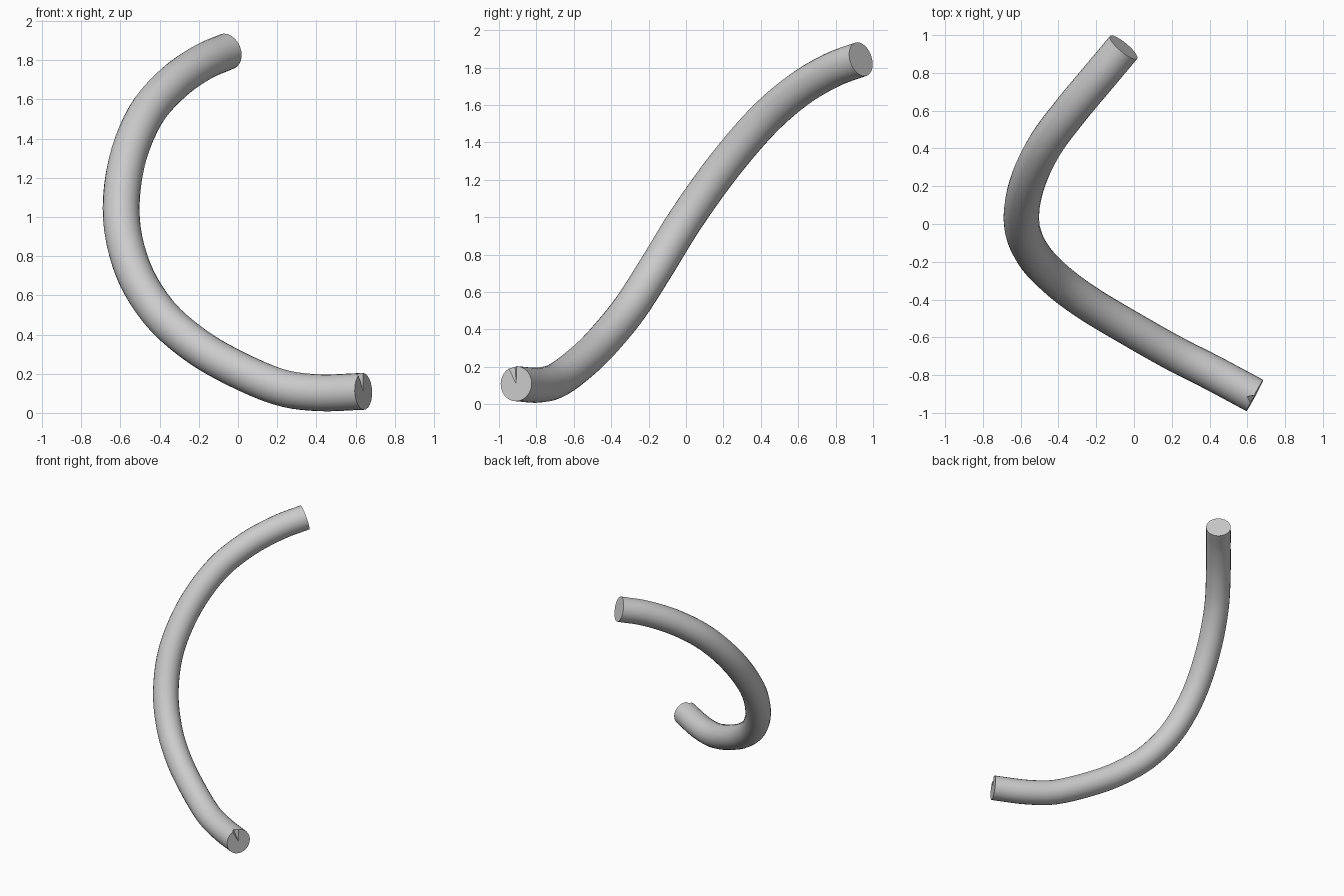
import bpy, bmesh, math
from mathutils import Vector

if "Cube" in bpy.data.objects:
    bpy.data.objects.remove(bpy.data.objects["Cube"])

RADIUS, SIDES, STEPS = 0.094, 24, 5

# Centre line of the tube, from the low end to the high end
path = [Vector(p) for p in [
    (0.64, -0.908, 0.11), (0.41, -0.785, 0.103), (0.20, -0.678, 0.135),
    (-0.06, -0.53, 0.25), (-0.25, -0.415, 0.37), (-0.41, -0.295, 0.52),
    (-0.535, -0.16, 0.73), (-0.595, 0.0, 0.99), (-0.57, 0.20, 1.27),
    (-0.475, 0.41, 1.515), (-0.335, 0.60, 1.68), (-0.185, 0.78, 1.787),
    (-0.055, 0.935, 1.845)]]


def smooth_path(pts):
    """Catmull-Rom samples through the points."""
    ext = [2 * pts[0] - pts[1]] + pts + [2 * pts[-1] - pts[-2]]
    out = []
    for a, b, c, d in zip(ext, ext[1:], ext[2:], ext[3:]):
        for k in range(STEPS):
            t = k / STEPS
            out.append(0.5 * (2 * b + (c - a) * t + (2 * a - 5 * b + 4 * c - d) * t * t
                              + (3 * b - a - 3 * c + d) * t ** 3))
    return out + [pts[-1]]


line = smooth_path(path)
bm = bmesh.new()
rings, normal = [], Vector((0, 0, 1))
for i, p in enumerate(line):
    tangent = (line[min(i + 1, len(line) - 1)] - line[max(i - 1, 0)]).normalized()
    normal = (normal - tangent * normal.dot(tangent)).normalized()
    side = tangent.cross(normal)
    ring = []
    for k in range(SIDES):
        a = 2 * math.pi * k / SIDES
        ring.append(bm.verts.new(p + RADIUS * (math.cos(a) * normal + math.sin(a) * side)))
    rings.append(ring)

# Tube wall
for r, s in zip(rings, rings[1:]):
    for k in range(SIDES):
        j = (k + 1) % SIDES
        bm.faces.new((r[k], r[j], s[j], s[k]))

# Small notch in the upper rim of the low end
inward = (line[1] - line[0]).normalized()
notch = max(rings[0], key=lambda v: (v.co - line[0]).dot(Vector((0, -0.3, 0.95))))
notch.co += inward * 0.03

# End caps
for ring, c in ((rings[0], line[0]), (rings[-1], line[-1])):
    mid = bm.verts.new(c)
    for k in range(SIDES):
        bm.faces.new((ring[k], ring[(k + 1) % SIDES], mid))
bmesh.ops.recalc_face_normals(bm, faces=bm.faces)

mesh = bpy.data.meshes.new("curved_tube")
bm.to_mesh(mesh)
bm.free()
tube = bpy.data.objects.new("curved_tube", mesh)
bpy.context.collection.objects.link(tube)
bpy.context.view_layer.objects.active = tube
tube.select_set(True)
bpy.ops.object.shade_smooth_by_angle(angle=math.radians(40))
